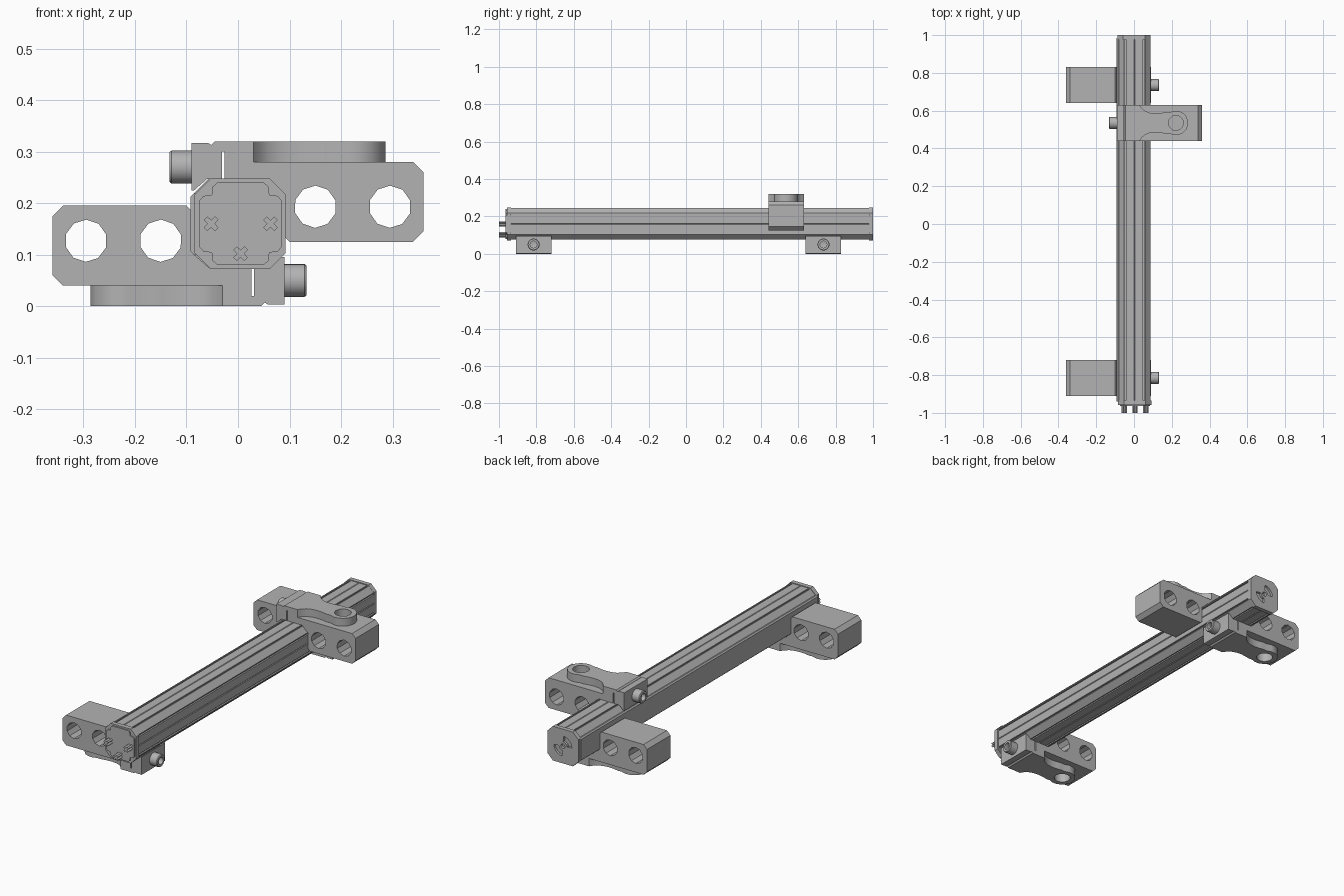
import bpy, bmesh, math
from mathutils import Matrix, Vector

cube = bpy.data.objects.get("Cube")
if cube:
    bpy.data.objects.remove(cube, do_unlink=True)

grey = bpy.data.materials.new("light grey metal")
grey.use_nodes = True
grey.diffuse_color = (0.45, 0.45, 0.45, 1)
grey.node_tree.nodes["Principled BSDF"].inputs["Base Color"].default_value = (0.45, 0.45, 0.45, 1)


def finish(name, bm):
    bmesh.ops.recalc_face_normals(bm, faces=bm.faces)
    mesh = bpy.data.meshes.new(name)
    bm.to_mesh(mesh)
    bm.free()
    mesh.materials.append(grey)
    obj = bpy.data.objects.new(name, mesh)
    bpy.context.scene.collection.objects.link(obj)
    return obj


def prism(name, pts, axis, lo, hi):
    """Extrude a 2D outline along y (outline in x, z) or z (outline in x, y)."""
    bm = bmesh.new()
    at = (lambda p: (p[0], lo, p[1])) if axis == "y" else (lambda p: (p[0], p[1], lo))
    face = bm.faces.new([bm.verts.new(at(p)) for p in pts])
    ext = bmesh.ops.extrude_face_region(bm, geom=[face])
    step = Vector((0, hi - lo, 0)) if axis == "y" else Vector((0, 0, hi - lo))
    for v in ext["geom"]:
        if isinstance(v, bmesh.types.BMVert):
            v.co += step
    return finish(name, bm)


def lathe_x(name, profile, y, z, steps=20):
    """Revolve (radius, x) points about an axis parallel to x."""
    bm = bmesh.new()
    vs = [bm.verts.new((x, y + r, z)) for r, x in profile]
    es = [bm.edges.new(pair) for pair in zip(vs, vs[1:])]
    bmesh.ops.spin(bm, geom=vs + es, cent=(0, y, z), axis=(1, 0, 0),
                   angle=2 * math.pi, steps=steps)
    bmesh.ops.remove_doubles(bm, verts=bm.verts, dist=1e-5)
    return finish(name, bm)


def circle(cx, cy, r, n=10, start=0.0, sweep=2 * math.pi, closed=True):
    d = n if closed else n - 1
    return [(cx + r * math.cos(start + sweep * i / d),
             cy + r * math.sin(start + sweep * i / d)) for i in range(n)]


def four_fold(side, cx, cz):
    """Repeat one side of an outline by quarter turns (clockwise)."""
    out = []
    for k in range(4):
        for u, v in side:
            for _ in range(k):
                u, v = v, -u
            out.append((cx + u, cz + v))
    return out


def cut(targets, cutters):
    for t in targets:
        for c in cutters:
            mod = t.modifiers.new("hole", "BOOLEAN")
            mod.operation = "DIFFERENCE"
            mod.solver = "EXACT"
            mod.object = c
        bpy.context.view_layer.update()
        dg = bpy.context.evaluated_depsgraph_get()
        mesh = bpy.data.meshes.new_from_object(t.evaluated_get(dg))
        t.modifiers.clear()
        t.data = mesh
    for c in cutters:
        bpy.data.objects.remove(c, do_unlink=True)


def smooth(obj, angle=35):
    bpy.ops.object.select_all(action="DESELECT")
    obj.select_set(True)
    bpy.context.view_layer.objects.active = obj
    bpy.ops.object.shade_smooth_by_angle(angle=math.radians(angle))


MID = 0.16

# Rail with edge grooves and a centre score line on each face
h, d = 0.084, 0.008
half = [(0.003, h), (0.045, h), (0.045, h - d), (0.052, h - d), (0.052, h), (0.057, h)]
side = [(-u, v) for u, v in reversed(half)] + [(0, h - 0.003)] + half
prism("rail", four_fold(side, 0.003, MID), "y", -0.94, 0.985)

# Cover strip along the right side of the rail
prism("side_strip", [(-0.08, 0.1), (-0.086, 0.1), (-0.092, 0.106), (-0.092, 0.213),
                     (-0.086, 0.219), (-0.08, 0.219)], "y", -0.94, 0.985)

# End caps
cap_side = [(-0.057, 0.088), (0.057, 0.088)]
prism("front_cap", four_fold(cap_side, 0.004, MID), "y", -0.958, -0.935)
rear_cap = prism("rear_cap", four_fold(cap_side, 0, MID), "y", 0.978, 1.0)

# Lobed raised face on the front cap
lobe = [(-0.045, 0.08), (0.045, 0.08), (0.054, 0.072), (0.056, 0.056), (0.072, 0.054)]
prism("front_cap_face", four_fold(lobe, 0.005, MID), "y", -0.964, -0.955)

# Cross-shaped connector pins
for i, (px, pz) in enumerate([(-0.052, MID), (0.063, MID), (0.005, 0.102)]):
    star = []
    for k in range(4):
        a = math.pi / 4 + k * math.pi / 2
        star += circle(px, pz, 0.016, 2, a - 0.3, 0.6, False)
        star += circle(px, pz, 0.007, 1, a + math.pi / 4)
    prism(f"connector_pin_{i + 1}", star, "y", -1.0, -0.95)

# Rear cap recess: two opposite sectors and a centre hole
cutters = [prism("hole_cutter", circle(0, MID, 0.012, 12), "y", 0.985, 1.1)]
for a in (math.radians(95), math.radians(275)):
    sector = circle(0, MID, 0.052, 8, a, 1.4, False) + circle(0, MID, 0.024, 6, a + 1.4, -1.4, False)
    cutters.append(prism("sector_cutter", sector, "y", 0.988, 1.1))
cut([rear_cap], cutters)

# Clamp section: drilled arm, saddle under the rail and slit jaw
CLAMP = [(-0.36, 0.06), (-0.34, 0.04), (-0.03, 0.04), (-0.03, 0), (0.045, 0),
         (0.052, 0.007), (0.058, 0.003), (0.09, 0.003), (0.09, 0.095), (0.085, 0.095),
         (0.06, 0.073), (0.031, 0.073), (0.031, 0.02), (0.026, 0.02), (0.026, 0.073),
         (-0.054, 0.073), (-0.09, 0.104), (-0.09, 0.185), (-0.1, 0.195),
         (-0.34, 0.195), (-0.36, 0.175)]
WIDE = 0.095
BOSS = -0.222


def clamp(name, y, flip):
    body = prism(name + "_body", CLAMP, "y", y - WIDE, y + WIDE)
    # Necked foot with a rounded boss
    edge = [(-0.03, WIDE), (-0.042, 0.077), (-0.06, 0.062), (-0.085, 0.053),
            (-0.115, 0.05), (-0.145, 0.053), (-0.17, 0.058)]
    boss = circle(BOSS, 0, 0.065, 12, math.radians(60), math.radians(240), False)
    outline = edge + boss + [(u, -v) for u, v in reversed(edge)]
    foot = prism(name + "_foot", [(u, y + v) for u, v in outline], "z", 0, 0.041)
    bores = [prism("bore", circle(x, 0.127, 0.041, 10, 0.3), "y", y - 0.2, y + 0.2)
             for x in (-0.295, -0.15)]
    cut([body], bores)
    cut([body, foot], [prism("boss_bore", circle(BOSS, y, 0.04, 12), "z", -0.05, 0.1)])
    # Clamping screw with a hex socket
    head = lathe_x(name + "_screw", [(0, 0.085), (0.032, 0.085), (0.032, 0.129), (0.029, 0.133),
                                     (0.018, 0.133), (0.018, 0.112), (0, 0.108)], y, 0.05)
    smooth(head)
    smooth(foot)
    if flip:
        turn = Matrix.Translation((0, 0, 2 * MID)) @ Matrix.Rotation(math.pi, 4, "Y")
        for o in (body, foot, head):
            o.data.transform(turn)


clamp("front_clamp", -0.815, False)
clamp("rear_clamp", 0.735, False)
clamp("upper_clamp", 0.535, True)
